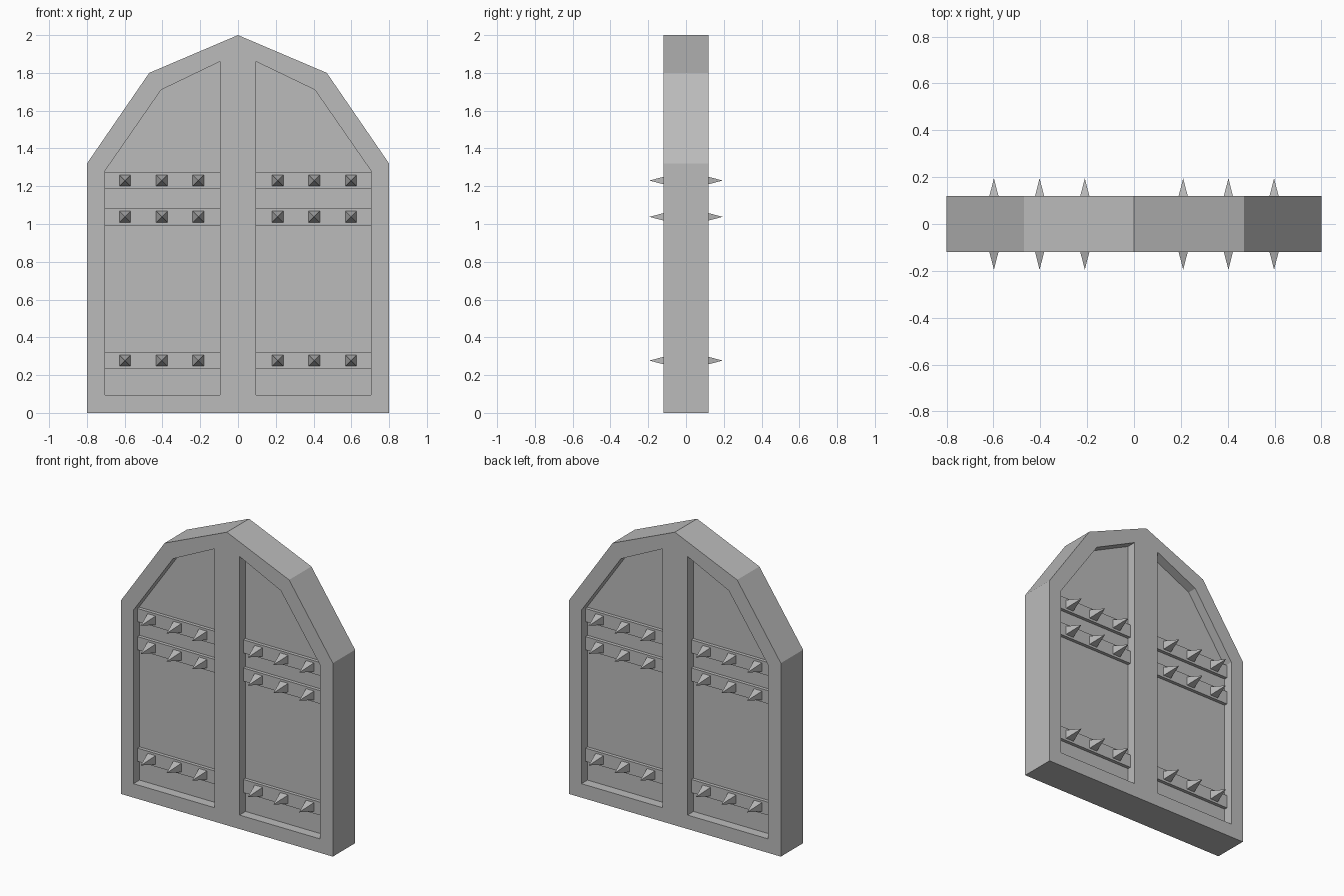
import bpy
import bmesh
from math import pi
from mathutils import Matrix

cube = bpy.data.objects.get("Cube")
if cube:
    bpy.data.objects.remove(cube, do_unlink=True)

grey = bpy.data.materials.new("plain grey")
grey.use_nodes = True
colour = (0.5, 0.5, 0.5, 1)
grey.diffuse_color = colour
grey.node_tree.nodes["Principled BSDF"].inputs["Base Color"].default_value = colour

FRAME_Y, PANEL_Y, BAR_Y, TIP_Y = 0.12, 0.055, 0.078, 0.195
INNER, OUTER = 0.095, 0.705
BAR_HEIGHTS = {"upper": 1.23, "middle": 1.038, "lower": 0.277}
SPIKE_XS = (0.21, 0.403, 0.598)


def add_mesh(name, mesh):
    mesh.materials.clear()
    mesh.materials.append(grey)
    obj = bpy.data.objects.new(name, mesh)
    bpy.context.collection.objects.link(obj)
    return obj


def slab(name, loops, half_depth):
    """Extruded x-z outline; loops after the first are holes."""
    curve = bpy.data.curves.new(name, "CURVE")
    curve.dimensions = "2D"
    curve.fill_mode = "BOTH"
    curve.extrude = half_depth
    for points in loops:
        spline = curve.splines.new("POLY")
        spline.points.add(len(points) - 1)
        for p, (x, z) in zip(spline.points, points):
            p.co = (x, z, 0, 1)
        spline.use_cyclic_u = True
    temp = bpy.data.objects.new(name + " outline", curve)
    bpy.context.collection.objects.link(temp)
    bpy.context.view_layer.update()
    graph = bpy.context.evaluated_depsgraph_get()
    mesh = bpy.data.meshes.new_from_object(temp.evaluated_get(graph))
    bpy.data.objects.remove(temp, do_unlink=True)
    mesh.transform(Matrix.Rotation(pi / 2, 4, "X"))
    # Weld the caps to the sides
    bm = bmesh.new()
    bm.from_mesh(mesh)
    bmesh.ops.remove_doubles(bm, verts=bm.verts, dist=0.0001)
    bmesh.ops.recalc_face_normals(bm, faces=bm.faces)
    for f in bm.faces:
        f.smooth = False
    bm.to_mesh(mesh)
    bm.free()
    return add_mesh(name, mesh)


def spikes(name, side, z):
    """Square pyramids along one bar, front and back."""
    bm = bmesh.new()
    length = TIP_Y - BAR_Y + 0.004
    for x in SPIKE_XS:
        for facing in (-1, 1):
            place = (Matrix.Translation((side * x, facing * (TIP_Y - length / 2), z))
                     @ Matrix.Rotation(-facing * pi / 2, 4, "X")
                     @ Matrix.Rotation(pi / 4, 4, "Z"))
            bmesh.ops.create_cone(bm, cap_ends=True, segments=4, radius1=0.031 * 2 ** 0.5,
                                  radius2=0, depth=length, matrix=place)
    mesh = bpy.data.meshes.new(name)
    bm.to_mesh(mesh)
    bm.free()
    return add_mesh(name, mesh)


# Frame with two arched openings
half = [(0.8, 0), (0.8, 1.32), (0.47, 1.8)]
outline = half + [(0, 2)] + [(-x, z) for x, z in reversed(half)]
opening = [(INNER, 0.095), (OUTER, 0.095), (OUTER, 1.28), (0.407, 1.71), (INNER, 1.86)]


def mirrored(points, side):
    return [(side * x, z) for x, z in points]


slab("frame", [outline, mirrored(opening, 1), mirrored(opening, -1)], FRAME_Y)

# Recessed panels, cross bars and spikes on each leaf
for label, side in (("left", 1), ("right", -1)):
    slab(label + " panel", [mirrored(opening, side)], PANEL_Y)
    for level, z in BAR_HEIGHTS.items():
        bar = [(INNER, z - 0.045), (OUTER, z - 0.045), (OUTER, z + 0.045), (INNER, z + 0.045)]
        slab(f"{label} {level} bar", [mirrored(bar, side)], BAR_Y)
        spikes(f"{label} {level} spikes", side, z)
